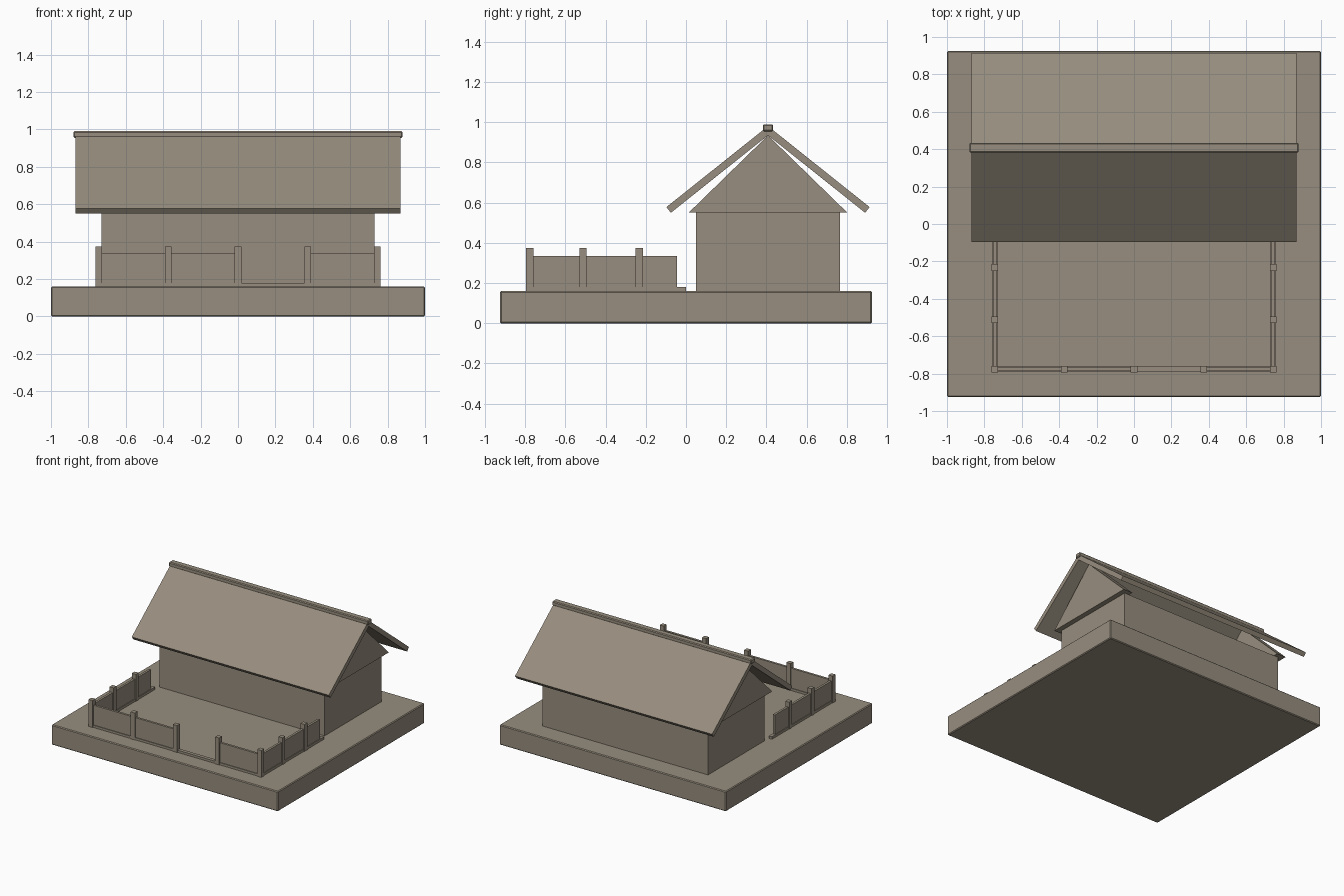
import bpy, bmesh
from mathutils import Vector

cube = bpy.data.objects.get("Cube")
if cube:
    bpy.data.objects.remove(cube, do_unlink=True)

# Single stone-brown material
taupe = bpy.data.materials.new("warm_taupe")
taupe.use_nodes = True
color = (0.31, 0.268, 0.21, 1)
taupe.diffuse_color = color
bsdf = next(n for n in taupe.node_tree.nodes if n.type == 'BSDF_PRINCIPLED')
bsdf.inputs["Base Color"].default_value = color
bsdf.inputs["Roughness"].default_value = 0.9


def extrude_x(name, profile, x0, x1, bevel=0):
    """Extrude a (y, z) outline along x."""
    bm = bmesh.new()
    face = bm.faces.new([bm.verts.new((x0, y, z)) for y, z in profile])
    ext = bmesh.ops.extrude_face_region(bm, geom=[face])
    verts = [g for g in ext["geom"] if isinstance(g, bmesh.types.BMVert)]
    bmesh.ops.translate(bm, verts=verts, vec=(x1 - x0, 0, 0))
    bmesh.ops.recalc_face_normals(bm, faces=bm.faces)
    mesh = bpy.data.meshes.new(name)
    bm.to_mesh(mesh)
    bm.free()
    mesh.materials.append(taupe)
    obj = bpy.data.objects.new(name, mesh)
    bpy.context.collection.objects.link(obj)
    if bevel:
        mod = obj.modifiers.new("edge", 'BEVEL')
        mod.width = bevel
        mod.segments = 1
    return obj


def box(name, x, y, z, bevel=0):
    """Box from (min, max) ranges."""
    outline = [(y[0], z[0]), (y[1], z[0]), (y[1], z[1]), (y[0], z[1])]
    return extrude_x(name, outline, x[0], x[1], bevel)


GROUND, MID = 0.16, 0.408

# Base slab and house body
box("base", (-1, 1), (-0.925, 0.925), (0, GROUND), 0.006)
box("house_walls", (-0.73, 0.73), (0.05, 0.765), (GROUND, 0.55))

for side, label in ((-1, "right"), (1, "left")):
    # Triangular gable at each end
    extrude_x(label + "_gable", [(MID - 0.395, 0.55), (MID + 0.395, 0.55), (MID, 0.935)],
              side * 0.69, side * 0.77)

# Roof slabs, mirrored about the ridge
for side, label in ((-1, "front"), (1, "back")):
    low = Vector((0.483, 0.55))
    high = Vector((0, 0.935))
    along = (high - low).normalized()
    lift = Vector((-along.y, along.x)) * 0.036
    if lift.y < 0:
        lift = -lift
    top_end = low + lift + along * ((low + lift).x / -along.x)
    pts = [low, high, top_end, low + lift]
    extrude_x(label + "_roof", [(MID + side * p.x, p.y) for p in pts], -0.87, 0.87)

box("ridge_cap", (-0.88, 0.88), (MID - 0.026, MID + 0.026), (0.955, 0.99), 0.006)

# Fence
FX, FY = 0.745, -0.777
POST, PANEL, SILL = 0.018, 0.009, 0.014


def fence_post(name, x, y):
    box(name, (x - POST, x + POST), (y - POST, y + POST), (GROUND, 0.375))


for i in range(5):
    fence_post("front_post", FX * (i - 2) / 2, FY)
for x0, x1 in ((-FX, 0), (FX / 2, FX)):
    box("front_panel", (x0, x1), (FY - PANEL, FY + PANEL), (GROUND, 0.335))
box("front_sill", (-FX, FX), (FY - SILL, FY + SILL), (GROUND, 0.178))

for side, label in ((-1, "right"), (1, "left")):
    x = side * FX
    for y in (-0.512, -0.232):
        fence_post(label + "_post", x, y)
    box(label + "_panel", (x - PANEL, x + PANEL), (FY, -0.045), (GROUND, 0.335))
    box(label + "_sill", (x - SILL, x + SILL), (FY, 0.0), (GROUND, 0.18))
